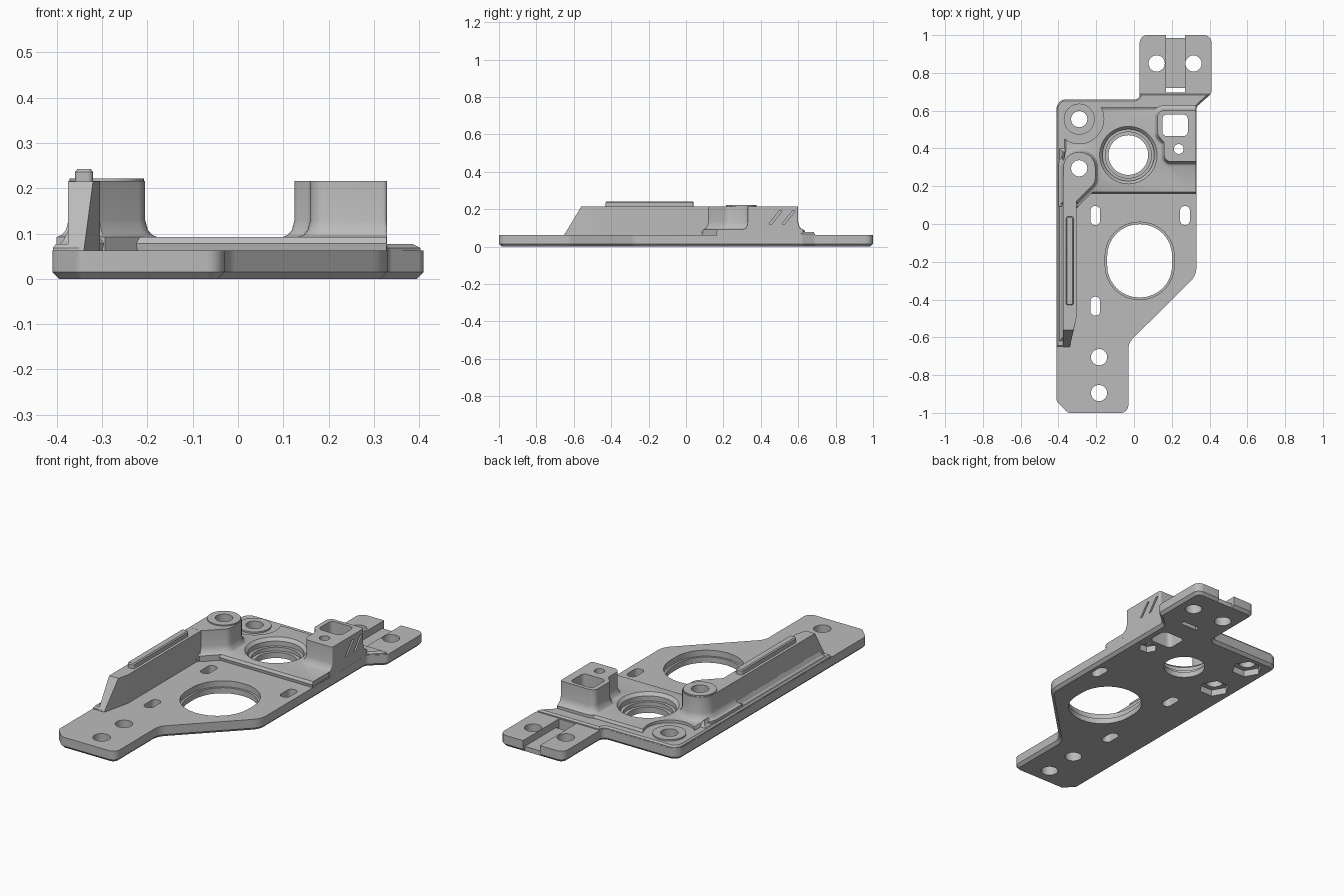
import bpy, bmesh, math
from mathutils import Vector

cube = bpy.data.objects.get("Cube")
if cube:
    bpy.data.objects.remove(cube, do_unlink=True)

grey = bpy.data.materials.new("light_grey")
grey.use_nodes = True
COLOUR = (0.5, 0.5, 0.5, 1)
grey.diffuse_color = COLOUR
grey.node_tree.nodes["Principled BSDF"].inputs["Base Color"].default_value = COLOUR


def rounded(corners, steps=8):
    """Outline from (x, y, radius) corners, each turned into an arc."""
    out = []
    for i, (x, y, r) in enumerate(corners):
        p = Vector((x, y))
        if r == 0:
            out.append(p)
            continue
        a = (Vector(corners[i - 1][:2]) - p).normalized()
        b = (Vector(corners[(i + 1) % len(corners)][:2]) - p).normalized()
        half = math.acos(max(-1, min(1, a.dot(b)))) / 2
        centre = p + (a + b).normalized() * r / math.sin(half)
        reach = r / math.tan(half)
        va, vb = p + a * reach - centre, p + b * reach - centre
        start = math.atan2(va.y, va.x)
        sweep = math.remainder(math.atan2(vb.y, vb.x) - start, math.tau)
        angles = [start + sweep * k / steps for k in range(steps + 1)]
        out += [centre + Vector((math.cos(t), math.sin(t))) * r for t in angles]
    return out


def rect(x0, x1, y0, y1, r=0):
    return rounded([(x0, y0, r), (x1, y0, r), (x1, y1, r), (x0, y1, r)])


def circle(x, y, r, n=48):
    return [Vector((x + r * math.cos(math.tau * k / n), y + r * math.sin(math.tau * k / n)))
            for k in range(n)]


def offset(pts, d):
    out = []
    for i, p in enumerate(pts):
        e1 = (p - pts[i - 1]).normalized()
        e2 = (pts[(i + 1) % len(pts)] - p).normalized()
        n1, n2 = Vector((e1.y, -e1.x)), Vector((e2.y, -e2.x))
        out.append(p + (n1 + n2) * d / (1 + n1.dot(n2)))
    return out


def prism(name, pts, levels, max_x=9):
    """Loft an outline through (z, outward offset) levels."""
    bm = bmesh.new()
    rings = [[bm.verts.new((min(p.x, max_x), p.y, z)) for p in offset(pts, d)]
             for z, d in levels]
    bm.faces.new(rings[0][::-1])
    bm.faces.new(rings[-1])
    n = len(pts)
    for lo, hi in zip(rings, rings[1:]):
        for i in range(n):
            j = (i + 1) % n
            bm.faces.new((lo[i], lo[j], hi[j], hi[i]))
    mesh = bpy.data.meshes.new(name)
    bm.to_mesh(mesh)
    bm.free()
    mesh.materials.append(grey)
    ob = bpy.data.objects.new(name, mesh)
    bpy.context.collection.objects.link(ob)
    return ob


def combine(ob, other, operation):
    mod = ob.modifiers.new("bool", "BOOLEAN")
    mod.object, mod.operation, mod.solver = other, operation, "EXACT"
    bpy.context.view_layer.objects.active = ob
    bpy.ops.object.modifier_apply(modifier=mod.name)
    bpy.data.objects.remove(other, do_unlink=True)


# Base plate with a chamfered underside
plate = prism("mounting_plate", rounded([
    (-0.41, -0.94, 0.03), (-0.35, -1, 0.03), (-0.03, -1, 0.04), (-0.03, -0.63, 0.08),
    (0.33, -0.273, 0.1), (0.33, 0.62, 0.03), (0.41, 0.69, 0.03), (0.41, 1, 0.04),
    (0.03, 1, 0.04), (0.03, 0.66, 0.025), (-0.41, 0.66, 0.05)]),
    [(0, -0.015), (0.015, 0), (0.062, 0)])

# Raised rear deck and left rim
deck = prism("rear_deck", rounded([
    (-0.41, -0.65, 0), (-0.35, -0.65, 0), (-0.35, 0.17, 0), (0.33, 0.17, 0),
    (0.33, 0.62, 0.03), (0.405, 0.69, 0), (0.03, 0.69, 0), (0.03, 0.66, 0.025),
    (-0.41, 0.66, 0.05)]), [(0.03, -0.001), (0.068, -0.001), (0.077, -0.008)])

# Plateau around the bearing seat
plateau = prism("plateau", rounded([
    (-0.36, 0.09, 0), (-0.31, 0.09, 0), (-0.235, 0.17, 0), (0.328, 0.17, 0),
    (0.328, 0.61, 0.02), (-0.36, 0.61, 0)]), [(0.031, 0), (0.078, 0.008), (0.092, 0)], 0.3285)
combine(plateau, prism("cut", circle(-0.29, 0.555, 0.13), [(0, 0), (0.2, 0)]), "DIFFERENCE")

# Tall rib with a sloped front end, and its sloped outer foot
rib = prism("side_rib", rounded([
    (-0.375, -0.65, 0), (-0.34, -0.65, 0), (-0.305, -0.5, 0.1), (-0.305, 0.25, 0),
    (-0.375, 0.25, 0)]), [(0.04, 0), (0.065, 0), (0.215, 0)])
for v in rib.data.vertices:
    if v.co.y < -0.6 and v.co.z > 0.2:
        v.co.y += 0.09
        v.co.x += 0.02 if v.co.x > -0.36 else 0
foot = prism("rib_foot", rect(-0.395, -0.35, -0.62, 0.4),
             [(0.045, 0), (0.077, 0), (0.084, -0.009), (0.105, -0.0195)])

# Boss pillar and slotted block, both with flared bases
FLARE = [(0.033, 0.027), (0.092, 0.027), (0.097, 0.015), (0.108, 0.006), (0.13, 0), (0.2155, 0)]
pillar = prism("boss_pillar", rounded([
    (-0.374, 0.12, 0), (-0.305, 0.12, 0), (-0.205, 0.22, 0.05), (-0.205, 0.38, 0.08),
    (-0.374, 0.38, 0.08)]), FLARE)
block = prism("rear_block", rounded([
    (0.16, 0.33, 0.035), (0.33, 0.33, 0.01), (0.33, 0.6, 0.01), (0.125, 0.6, 0.03),
    (0.125, 0.47, 0.03), (0.16, 0.43, 0.03)]), FLARE, 0.3295)

# Top rail and washer faces around the two boss holes
rail = prism("top_rail", rect(-0.36, -0.32, -0.43, 0.04, 0.012),
             [(0.2, 0), (0.236, 0), (0.242, -0.005)])
upper_washer = prism("upper_washer", circle(-0.29, 0.295, 0.082), [(0.2, 0), (0.222, 0)])
lower_washer = prism("lower_washer", circle(-0.29, 0.555, 0.082), [(0.05, 0), (0.085, 0)])

for part in (deck, plateau, rib, foot, pillar, block, rail, upper_washer, lower_washer):
    combine(plate, part, "UNION")


def cut(pts, *levels):
    combine(plate, prism("cut", pts, levels), "DIFFERENCE")


def through(pts):
    cut(pts, (-0.1, 0), (0.4, 0))


# Screw holes
for x, y in ((-0.185, -0.895), (-0.185, -0.705), (0.12, 0.85), (0.315, 0.85),
             (-0.29, 0.295), (-0.29, 0.555)):
    through(circle(x, y, 0.043, 32))
through(circle(0.237, 0.397, 0.026, 24))

# Hexagonal nut pockets underneath
for x, y, r in ((-0.29, 0.295, 0.078), (-0.29, 0.555, 0.078), (0.237, 0.397, 0.048)):
    cut(circle(x, y, r, 6), (-0.1, 0), (0.035, 0))

# Adjustment slots
for x, y in ((-0.205, 0.045), (0.27, 0.045), (-0.205, -0.435)):
    through(rect(x - 0.026, x + 0.026, y - 0.05, y + 0.05, 0.024))

# Large oval opening with a stepped lip
oval = rect(-0.153, 0.213, -0.4, 0.01, 0.18)
through(offset(oval, -0.011))
cut(oval, (0.03, 0), (0.3, 0))

# Stepped bearing seat
seat = circle(-0.03, 0.365, 0.105, 64)
through(seat)
cut(seat, (0.03, 0.017), (0.3, 0.017))
cut(seat, (0.05, 0.032), (0.076, 0.032), (0.094, 0.049), (0.2, 0.049))

# Square well in the block, and slanted grooves on its outer face
through(rect(0.15, 0.285, 0.465, 0.58, 0.025))
for y in (0.45, 0.52):
    groove = prism("cut", rect(0.317, 0.4, -0.008, 0.008), [(0.12, 0), (0.19, 0)])
    for v in groove.data.vertices:
        v.co.y += y + (v.co.z - 0.12) * 0.8
    combine(plate, groove, "DIFFERENCE")

# Tab groove with a cross slot at its inner end
cut(rect(0.17, 0.27, 0.695, 1.1), (0.025, 0), (0.2, 0))
through(rect(0.17, 0.27, 0.695, 0.72))
through(rect(0.17, 0.27, 0.985, 1.1))

# Smooth curved walls, keep edges crisp
bpy.ops.object.select_all(action="DESELECT")
plate.select_set(True)
bpy.context.view_layer.objects.active = plate
bpy.ops.object.shade_smooth_by_angle(angle=math.radians(25))
